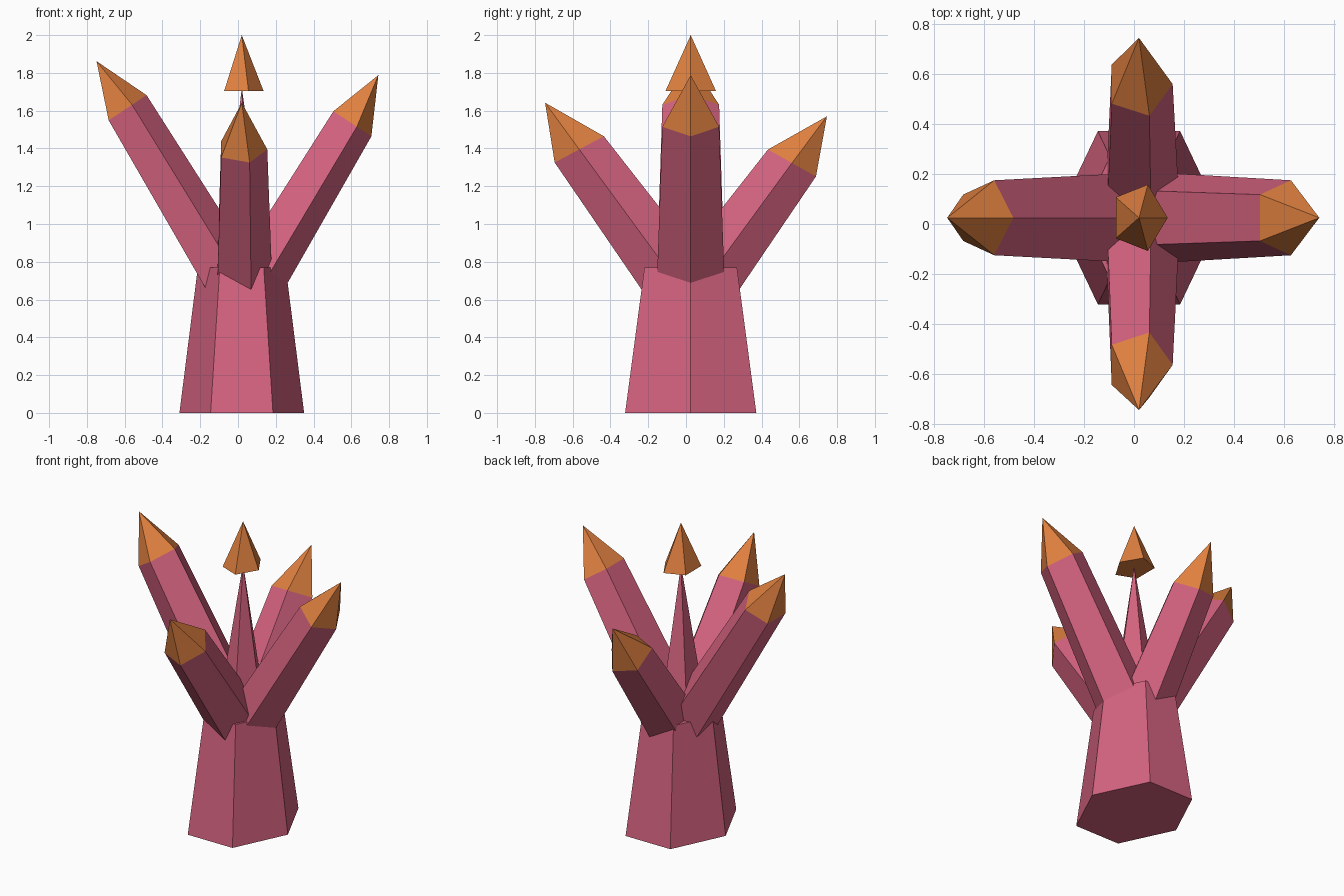
import bpy
import bmesh
from math import cos, sin, tau
from mathutils import Vector

cube = bpy.data.objects.get("Cube")
if cube:
    bpy.data.objects.remove(cube, do_unlink=True)


def make_material(name, color):
    mat = bpy.data.materials.new(name)
    mat.use_nodes = True
    mat.diffuse_color = color
    mat.node_tree.nodes["Principled BSDF"].inputs["Base Color"].default_value = color
    return mat


pink = make_material("coral pink", (0.67, 0.125, 0.215, 1))
orange = make_material("tip orange", (0.74, 0.215, 0.05, 1))


def ring(bm, sides, center, u, v, scale=1.0):
    """Polygon around center, spanned by the half-axes u and v."""
    c, u, v = Vector(center), Vector(u) * scale, Vector(v) * scale
    return [bm.verts.new(c + u * cos(tau * i / sides) + v * sin(tau * i / sides))
            for i in range(sides)]


def bridge(bm, low, high, mat=0):
    """Join two rings, or a ring and a single point, with flat sides."""
    for i in range(len(low)):
        j = (i + 1) % len(low)
        if len(high) == 1:
            face = bm.faces.new((low[i], low[j], high[0]))
        else:
            face = bm.faces.new((low[i], low[j], high[j], high[i]))
        face.material_index = mat


def finish(name, bm, materials):
    bmesh.ops.recalc_face_normals(bm, faces=bm.faces)
    mesh = bpy.data.meshes.new(name)
    bm.to_mesh(mesh)
    bm.free()
    for mat in materials:
        mesh.materials.append(mat)
    obj = bpy.data.objects.new(name, mesh)
    bpy.context.collection.objects.link(obj)


CX, CY = 0.02, 0.025
HUB = (CX, CY, 0.59)      # where all branches start inside the trunk

# Trunk: tapered six-sided column
bm = bmesh.new()
size = ((0.33, 0, 0), (0, 0.401, 0))
foot = ring(bm, 6, (CX, CY, 0), *size)
top = ring(bm, 6, (CX, CY, 0.77), *size, 0.705)
bridge(bm, foot, top)
bm.faces.new(foot)
bm.faces.new(top)
finish("trunk", bm, [pink])

# Four leaning branches: end centre, tip point, half-axes of the end ring
branches = {
    "left_branch": ((0.595, CY, 1.5375), (0.743, CY, 1.788),
                    (0.111, 0, -0.0735), (0, 0.158, 0)),
    "right_branch": ((-0.595, CY, 1.6085), (-0.749, CY, 1.862),
                     (0.111, 0, 0.0735), (0, 0.158, 0)),
    "front_branch": ((CX, -0.565, 1.395), (CX, -0.746, 1.642),
                     (0.135, 0, 0), (0, 0.137, 0.073)),
    "back_branch": ((CX, 0.561, 1.323), (CX, 0.746, 1.57),
                    (0.135, 0, 0), (0, 0.1335, -0.075)),
}
for name, (end, tip, u, v) in branches.items():
    bm = bmesh.new()
    base = ring(bm, 5, HUB, u, v, 1.22)
    shoulder = ring(bm, 5, end, u, v)
    bridge(bm, base, shoulder)
    bridge(bm, shoulder, [bm.verts.new(tip)], 1)
    bm.faces.new(base)
    finish(name, bm, [pink, orange])


# Central spike and the loose tip above it
def pyramid(name, center, rx, ry, apex_z, mat):
    bm = bmesh.new()
    base = ring(bm, 5, center, (rx, 0, 0), (0, ry, 0))
    bridge(bm, base, [bm.verts.new((CX, CY, apex_z))])
    bm.faces.new(base)
    finish(name, bm, [mat])


pyramid("center_spike", HUB, 0.165, 0.195, 1.72, pink)
pyramid("center_tip", (CX, CY, 1.705), 0.115, 0.14, 2.0, orange)
